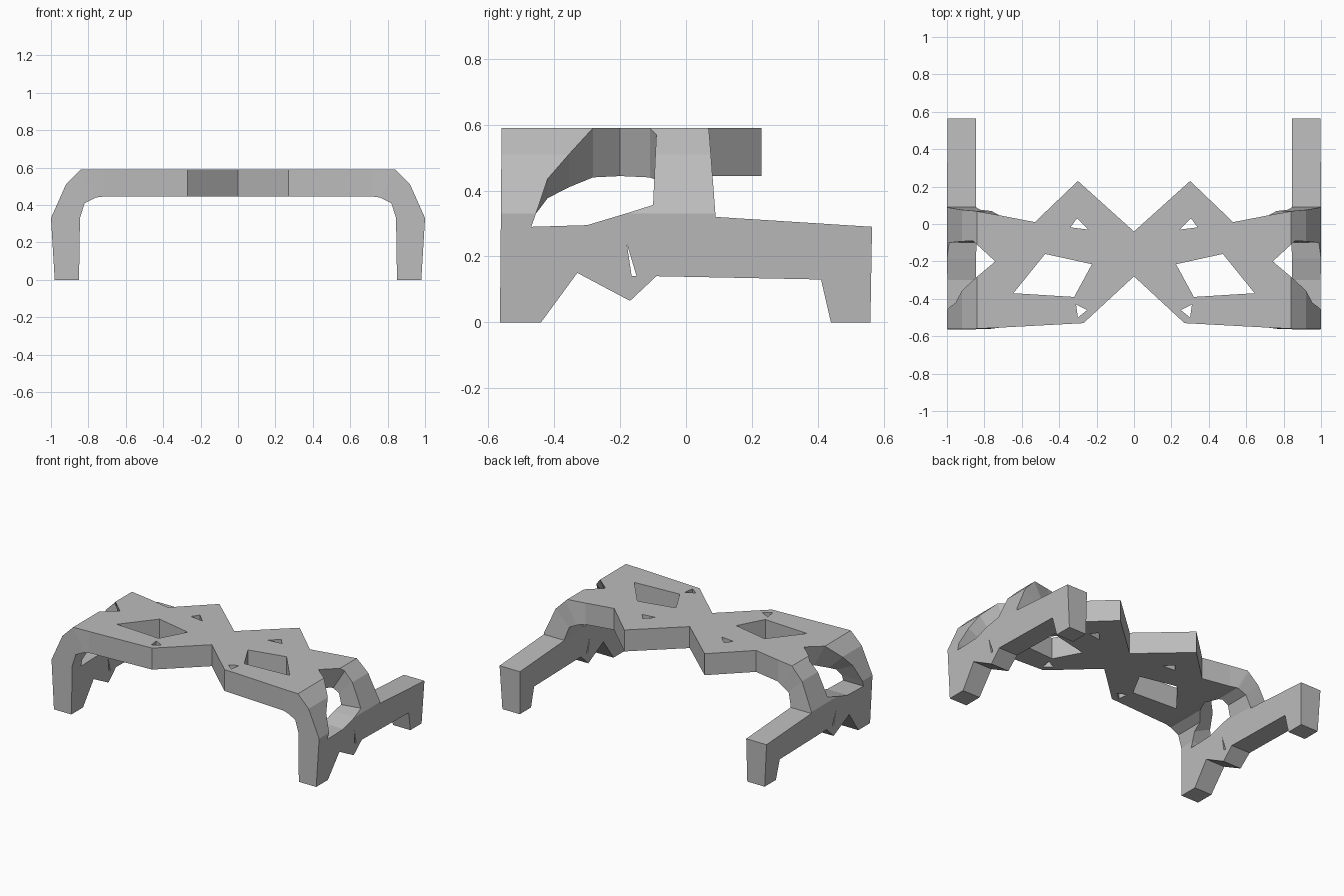
import bpy, bmesh
from mathutils import Vector

cube = bpy.data.objects.get("Cube")
if cube:
    bpy.data.objects.remove(cube, do_unlink=True)

grey = bpy.data.materials.new("plain grey")
grey.use_nodes = True
tone = (0.5, 0.5, 0.5, 1)
grey.diffuse_color = tone
grey.node_tree.nodes["Principled BSDF"].inputs["Base Color"].default_value = tone

# Bent cross-section of the shell: distance along it -> (x, z) outside and inside
BENDS = [0, 0.72, 0.83, 0.91, 1.08, 1.41]
OUTER = [(0, 0.59), (0.72, 0.59), (0.84, 0.59), (0.92, 0.51), (1, 0.33), (0.98, 0)]
INNER = [(0, 0.445), (0.72, 0.445), (0.76, 0.44), (0.82, 0.41), (0.845, 0.33), (0.85, 0)]
FOOT = BENDS[-1]


def side(y, z):
    """Point on the side wall, as a point of the flat pattern."""
    return (FOOT - z, y)


# Flat pattern of one half: outline from the centre round the front, leg and arm
outline = [(0, -0.28), (0.27, -0.53), (0.83, -0.56),
           side(-0.565, 0), side(-0.44, 0), side(-0.33, 0.15), side(-0.17, 0.065),
           side(-0.09, 0.14), side(0.41, 0.13), side(0.44, 0), side(0.56, 0),
           side(0.565, 0.29), side(0.09, 0.32), side(0.07, 0.57),
           (0.53, 0.01), (0.30, 0.23), (0, -0.04)]
eye_hole = [(0.475, -0.16), (0.225, -0.215), (0.32, -0.39), (0.645, -0.37)]
back_slot = [(0.305, 0.03), (0.245, -0.03), (0.34, -0.018)]
front_slot = [(0.25, -0.46), (0.31, -0.43), (0.30, -0.50)]
side_opening = [(0.74, -0.20), side(-0.42, 0.43), side(-0.47, 0.29),
                side(-0.30, 0.295), side(-0.10, 0.355), side(-0.09, 0.56)]
side_slot = [side(-0.18, 0.24), side(-0.15, 0.14), side(-0.165, 0.14)]


def bend(u, y, path):
    """Fold a flat pattern point onto a bent cross-section."""
    for i in range(len(BENDS) - 1):
        if u <= BENDS[i + 1] or i == len(BENDS) - 2:
            t = (u - BENDS[i]) / (BENDS[i + 1] - BENDS[i])
            p = Vector(path[i]).lerp(Vector(path[i + 1]), t)
            return (p.x, y, max(p.y, 0))


# Fill the pattern, leaving the openings, and cut it along every bend
bm = bmesh.new()
edges = []
for loop in (outline, eye_hole, back_slot, front_slot, side_opening, side_slot):
    ring = [bm.verts.new((u, y, 0)) for u, y in loop]
    edges += [bm.edges.new((ring[i - 1], ring[i])) for i in range(len(ring))]
bmesh.ops.triangle_fill(bm, edges=edges, use_beauty=True, normal=(0, 0, 1))
for u in BENDS[1:-1]:
    bmesh.ops.bisect_plane(bm, geom=bm.verts[:] + bm.edges[:] + bm.faces[:],
                           dist=0.0001, plane_co=(u, 0, 0), plane_no=(1, 0, 0))

# Fold outside and inside skins, and join them along all open edges
shell = bmesh.new()
outer = {v: shell.verts.new(bend(v.co.x, v.co.y, OUTER)) for v in bm.verts}
inner = {v: shell.verts.new(bend(v.co.x, v.co.y, INNER)) for v in bm.verts}
for f in bm.faces:
    shell.faces.new([outer[v] for v in f.verts])
    shell.faces.new([inner[v] for v in reversed(f.verts)])
for e in bm.edges:
    a, b = e.verts
    if e.is_boundary and max(a.co.x, b.co.x) > 0.001:
        shell.faces.new((outer[a], outer[b], inner[b], inner[a]))
bmesh.ops.recalc_face_normals(shell, faces=shell.faces[:])
# The middle plane is open, so make sure the top skin faces up
top = max(shell.faces, key=lambda f: f.calc_center_median().z)
if top.normal.z < 0:
    bmesh.ops.reverse_faces(shell, faces=shell.faces[:])

mesh = bpy.data.meshes.new("frame_shell")
shell.to_mesh(mesh)
shell.free()
bm.free()
mesh.materials.append(grey)
frame = bpy.data.objects.new("frame_shell", mesh)
bpy.context.collection.objects.link(frame)
mirror = frame.modifiers.new("mirror", 'MIRROR')
mirror.use_clip = True
